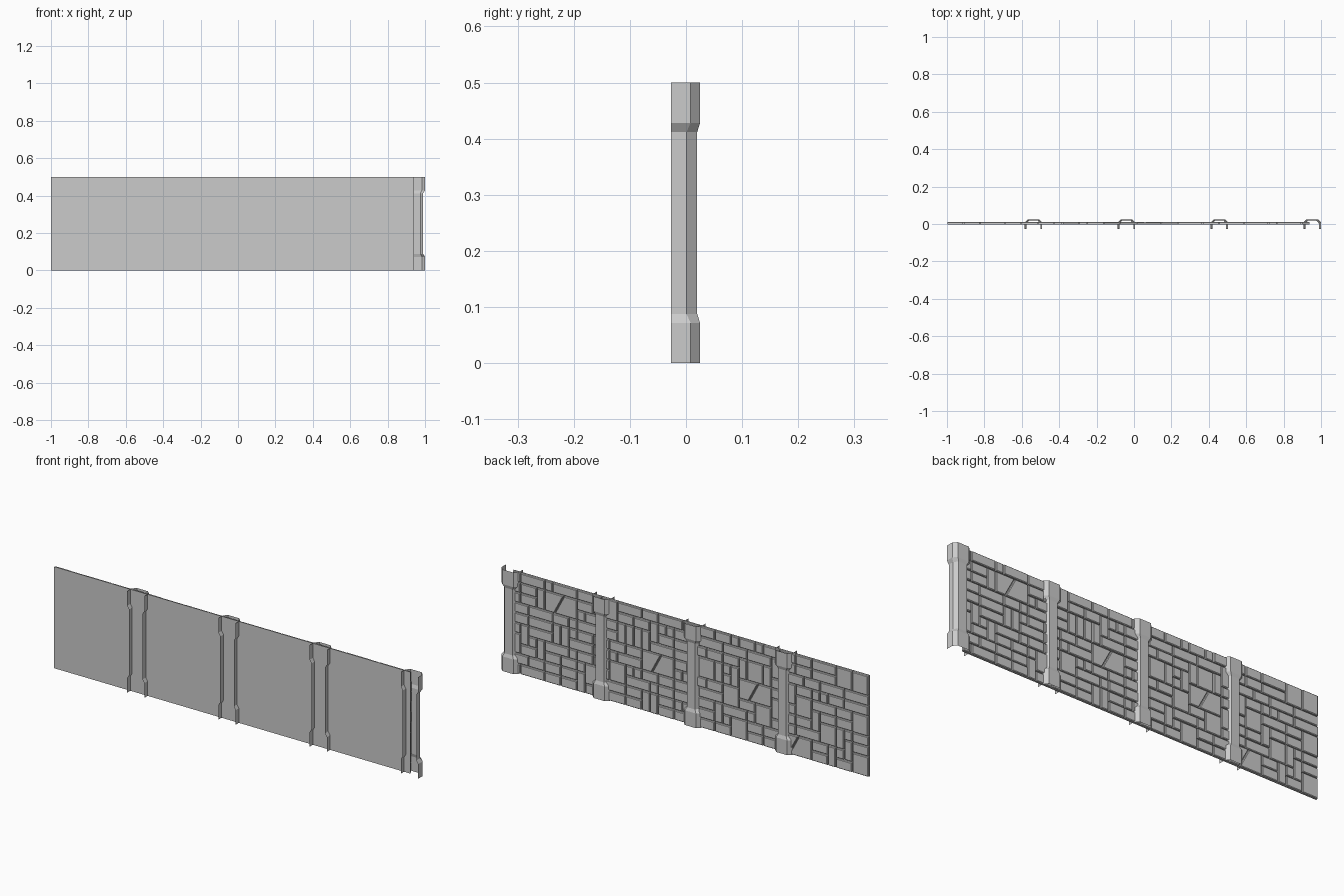
import bpy, random
from mathutils import Vector

if "Cube" in bpy.data.objects:
    bpy.data.objects.remove(bpy.data.objects["Cube"])

random.seed(7)
X0, X1, H = -1.0, 0.94, 0.5
Y_MORTAR = -0.002


def make(name, verts, faces):
    me = bpy.data.meshes.new(name)
    me.from_pydata(verts, [], faces)
    me.update()
    ob = bpy.data.objects.new(name, me)
    bpy.context.collection.objects.link(ob)
    return ob


def inset(poly, d):
    # offset a convex counter-clockwise polygon inwards by d
    out, n = [], len(poly)
    for i in range(n):
        p = Vector(poly[i])
        a = (p - Vector(poly[i - 1])).normalized()
        b = (Vector(poly[(i + 1) % n]) - p).normalized()
        na, nb = Vector((-a.y, a.x)), Vector((-b.y, b.x))
        out.append(p + (na + nb) * (d / (1 + na.dot(nb))))
    return out


# flat backing sheet
make("mortar_sheet", [(X0, Y_MORTAR, 0), (X1, Y_MORTAR, 0), (X1, Y_MORTAR, H), (X0, Y_MORTAR, H)],
     [(0, 1, 2, 3)])

# masonry layout: pack random blocks on a grid
COLS, ROWS = 44, 10
cw, ch = (X1 - X0) / COLS, H / ROWS
used, polys = set(), []


def claim(c, r, w, h):
    used.update((c + i, r + j) for i in range(w) for j in range(h))
    return c * cw + X0, r * ch, (c + w) * cw + X0, (r + h) * ch


# irregular stones with a slanted joint
for x, z in ((0.67, 0.42), (0.15, 0.27), (-0.39, 0.24), (-0.62, 0.07)):
    a, b, c, d = claim(round((x - X0) / cw) - 2, min(ROWS - 2, round(z / ch) - 1), 4, 2)
    lo, hi = a + (c - a) * 0.7, a + (c - a) * 0.4
    polys += [[(a, b), (lo, b), (hi, d), (a, d)], [(lo, b), (c, b), (c, d), (hi, d)]]

# ordinary rectangular stones
for r in range(ROWS):
    for c in range(COLS):
        if (c, r) in used:
            continue
        w, h = random.choice([(2, 1), (2, 1), (2, 1), (3, 1), (1, 1), (2, 2), (1, 2), (3, 1)])
        w, h = min(w, COLS - c), min(h, ROWS - r)
        while w > 1 and any((c + i, r) in used for i in range(w)):
            w -= 1
        if any((c + i, r + j) in used for i in range(w) for j in range(h)):
            h = 1
        a, b, e, d = claim(c, r, w, h)
        polys.append([(a, b), (e, b), (e, d), (a, d)])

# raised stones with chamfered rims
verts, faces = [], []
for p in polys:
    y = random.uniform(0.009, 0.012)
    k, n = len(verts), len(p)
    for d, yy in ((0.002, Y_MORTAR), (0.002, y - 0.003), (0.005, y)):
        verts += [(q.x, yy, q.y) for q in inset(p, d)]
    for s in (k, k + n):
        faces += [(s + i, s + n + i, s + n + (i + 1) % n, s + (i + 1) % n) for i in range(n)]
    faces.append([k + 2 * n + i for i in reversed(range(n))])
make("wall_stones", verts, faces)

# open channel-shaped pillars, wider at foot and head
block = [(-0.047, -0.027), (-0.047, 0.008), (-0.030, 0.025), (0.030, 0.025), (0.047, 0.008), (0.047, -0.027)]
shaft = [(-0.037, -0.027), (-0.037, 0.001), (-0.022, 0.020), (0.022, 0.020), (0.037, 0.001), (0.037, -0.027)]
levels = [(0, block), (0.072, block), (0.088, shaft), (0.412, shaft), (0.428, block), (H, block)]
for i in range(4):
    cx = 0.953 - i * 0.497
    v = [(cx + x, y, z) for z, prof in levels for x, y in prof]
    f = [(r * 6 + j, r * 6 + 6 + j, r * 6 + 7 + j, r * 6 + 1 + j) for r in range(5) for j in range(5)]
    make("pillar_%d" % (i + 1), v, f)
